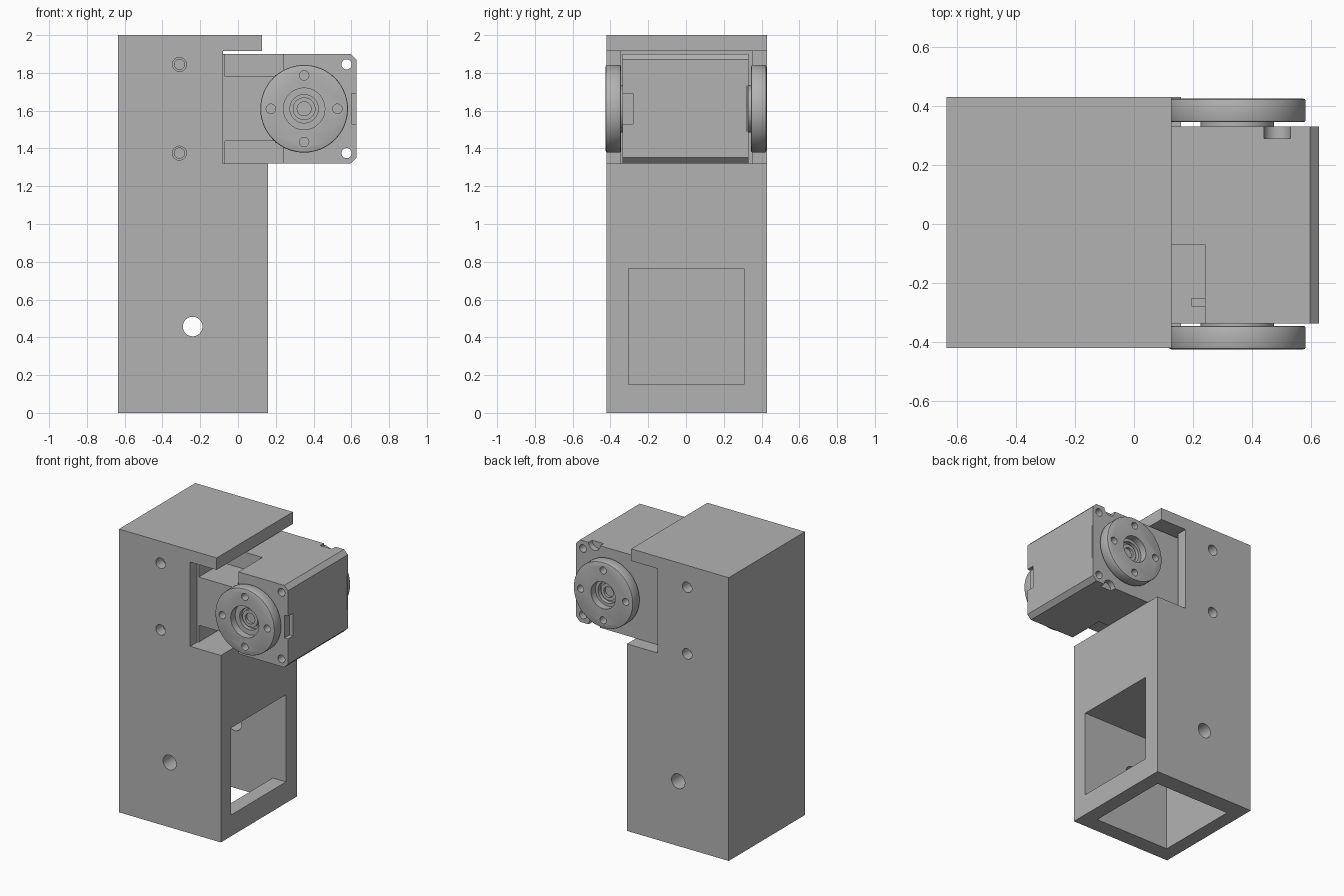
import bpy, bmesh, math
from mathutils import Matrix, Vector

if "Cube" in bpy.data.objects:
    bpy.data.objects.remove(bpy.data.objects["Cube"])

grey = bpy.data.materials.new("plain grey")
grey.diffuse_color = (0.45, 0.45, 0.45, 1)
grey.use_nodes = True
grey.node_tree.nodes["Principled BSDF"].inputs["Base Color"].default_value = grey.diffuse_color


def finish(name, bm):
    bmesh.ops.recalc_face_normals(bm, faces=bm.faces)
    me = bpy.data.meshes.new(name)
    bm.to_mesh(me)
    bm.free()
    me.materials.append(grey)
    ob = bpy.data.objects.new(name, me)
    bpy.context.collection.objects.link(ob)
    return ob


def prism(name, pts, y0, y1):
    """Extrude an x-z outline from y0 to y1."""
    bm = bmesh.new()
    face = bm.faces.new([bm.verts.new((x, y0, z)) for x, z in pts])
    ext = bmesh.ops.extrude_face_region(bm, geom=[face])
    bmesh.ops.translate(bm, vec=(0, y1 - y0, 0),
                        verts=[v for v in ext["geom"] if isinstance(v, bmesh.types.BMVert)])
    return finish(name, bm)


def box(name, x0, x1, y0, y1, z0, z1):
    return prism(name, [(x0, z0), (x1, z0), (x1, z1), (x0, z1)], y0, y1)


def disc(name, x, z, r, y0, y1, n=32):
    """Cylinder lying along y."""
    return prism(name, [(x + r * math.cos(2 * math.pi * i / n), z + r * math.sin(2 * math.pi * i / n))
                        for i in range(n)], y0, y1)


def apply_mod(ob, mod):
    with bpy.context.temp_override(object=ob, active_object=ob):
        bpy.ops.object.modifier_apply(modifier=mod.name)


def cut(ob, *cutters):
    for c in cutters:
        m = ob.modifiers.new("cut", "BOOLEAN")
        m.operation, m.solver, m.object = "DIFFERENCE", "EXACT", c
        apply_mod(ob, m)
        bpy.data.objects.remove(c)


# Bracket: tall column with a motor notch below an overhanging lid
outline = [(-0.635, 0), (0.16, 0), (0.16, 1.32), (-0.08, 1.32),
           (-0.08, 1.915), (0.127, 1.915), (0.127, 2), (-0.635, 2)]
bracket = prism("bracket", outline, -0.42, 0.43)
cut(bracket,
    box("motor_pocket", -0.40, -0.05, -0.345, 0.35, 1.32, 1.915),
    box("lower_cavity", -0.535, 0.057, -0.305, 0.307, -0.1, 0.765),
    box("window", 0.0, 0.3, -0.305, 0.307, 0.15, 0.765),
    disc("pin_hole", -0.24, 0.457, 0.052, -0.6, 0.6),
    *[disc("screw_hole", -0.31, z, 0.037, -0.6, 0.6) for z in (1.375, 1.845)])

# Motor body: block with chamfered outer end
ZL, ZH, CX, CZ = 1.321, 1.90, 0.35, 1.61
body = prism("motor_body", [(-0.36, ZL), (0.597, ZL), (0.627, ZL + 0.03), (0.627, ZH - 0.03),
                            (0.597, ZH), (-0.36, ZH)], -0.337, 0.33)
cut(body,
    # stepped corners on the front, top and bottom
    box("upper_step", -0.07, 0.24, -0.5, -0.07, 1.78, 2.1),
    box("lower_step", -0.07, 0.24, -0.5, -0.07, 1.1, 1.44),
    # cable notch and rear slit in the end face
    box("cable_notch", 0.60, 0.7, -0.5, -0.28, 1.53, 1.69),
    box("end_slit", 0.615, 0.7, 0.32, 0.326, 1.49, 1.73),
    # grooves at the rear edges
    disc("groove", 0.485, ZH, 0.045, 0.29, 0.5),
    disc("groove", 0.485, ZL, 0.045, 0.29, 0.5),
    # corner screw holes, through at the outer end and blind at the inner end
    *[disc("hole", 0.575, z, 0.027, -0.6, 0.6, 24) for z in (1.375, 1.845)],
    *[disc("hole", -0.31, z, 0.027, y, y + 0.2, 24)
      for z in (1.375, 1.845) for y in (-0.437, 0.23)])

# Small ledges inside the front steps
for name, z0, z1 in (("upper_ledge", 1.775, 1.79), ("lower_ledge", 1.43, 1.445)):
    box(name, 0.195, 0.24, -0.28, -0.25, z0, z1)

# Round horns on both sides, each with four holes and a stepped centre
for side, s, face in (("front", -1, -0.337), ("rear", 1, 0.33)):
    inner, outer = s * 0.345, s * 0.425
    horn = disc(side + "_horn", CX, CZ, 0.232, inner, outer, 64)
    bev = horn.modifiers.new("soft_rim", "BEVEL")
    bev.width, bev.segments, bev.limit_method = 0.008, 2, "ANGLE"
    bev.angle_limit = math.radians(40)
    apply_mod(horn, bev)
    cut(horn,
        disc("centre", CX, CZ, 0.11 if s < 0 else 0.095, s * 0.375, s * 0.5),
        disc("bore", CX, CZ, 0.075, s * 0.3, s * 0.5),
        *[disc("hole", CX + 0.176 * math.cos(a), CZ + 0.176 * math.sin(a), 0.025, s * 0.3, s * 0.5, 20)
          for a in (0, math.pi / 2, math.pi, 3 * math.pi / 2)])
    hub = disc(side + "_hub", CX, CZ, 0.125, face - s * 0.01, s * 0.347, 48)
    shaft = disc(side + "_shaft", CX, CZ, 0.06, face, s * 0.365)
    cut(shaft, disc("shaft_hole", CX, CZ, 0.037, s * 0.34, s * 0.5, 24))

# Smooth round walls, keep crisp edges
for ob in bpy.context.scene.objects:
    ob.select_set(True)
    bpy.context.view_layer.objects.active = ob
bpy.ops.object.shade_smooth_by_angle(angle=math.radians(30))
